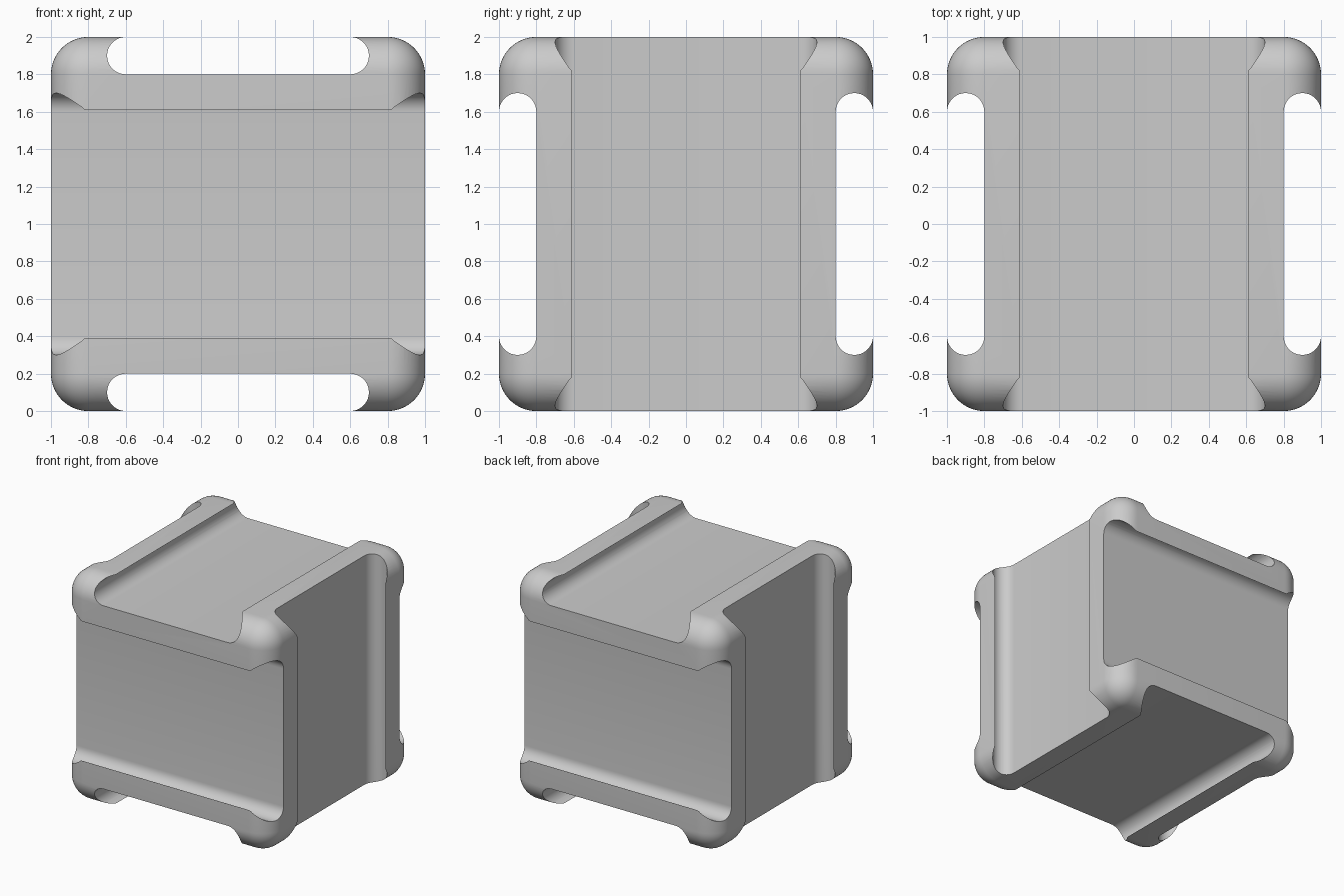
import bpy, bmesh, math
from mathutils import Matrix, Vector

if "Cube" in bpy.data.objects:
    bpy.data.objects.remove(bpy.data.objects["Cube"])

STEPS = 16


def slot_profile():
    """Half-round ended slot as (across, depth) points, open past the face."""
    half = []
    for i in range(STEPS + 1):
        a = math.radians(-90 + (90 + 85) * i / STEPS)
        half.append((0.6 + 0.1 * math.cos(a), 0.9 + 0.1 * math.sin(a)))
    half.append((half[-1][0], 1.2))
    return half + [(-u, d) for u, d in reversed(half)]


def add_cutter(name, across, depth, along):
    """Extrude the slot profile through the whole block."""
    bm = bmesh.new()
    across, depth, along = Vector(across), Vector(depth), Vector(along)
    mid = Vector((0, 0, 1))
    verts = [bm.verts.new(mid + across * u + depth * d - along * 1.3)
             for u, d in slot_profile()]
    face = bm.faces.new(verts)
    ext = bmesh.ops.extrude_face_region(bm, geom=[face])
    bmesh.ops.translate(bm, vec=along * 2.6,
                        verts=[v for v in ext["geom"] if isinstance(v, bmesh.types.BMVert)])
    bmesh.ops.recalc_face_normals(bm, faces=bm.faces)
    me = bpy.data.meshes.new(name)
    bm.to_mesh(me)
    bm.free()
    ob = bpy.data.objects.new(name, me)
    bpy.context.collection.objects.link(ob)
    ob.hide_render = True
    return ob


# Rounded cube
bm = bmesh.new()
bmesh.ops.create_cube(bm, size=2, matrix=Matrix.Translation((0, 0, 1)))
bmesh.ops.bevel(bm, geom=bm.edges[:], offset=0.2, segments=14, profile=0.5,
                affect='EDGES')
me = bpy.data.meshes.new("slotted_block")
bm.to_mesh(me)
bm.free()
block = bpy.data.objects.new("slotted_block", me)
bpy.context.collection.objects.link(block)
bpy.context.view_layer.objects.active = block
block.select_set(True)

# One wide slot per face, each axis pair turned a quarter from the next
X, Y, Z = (1, 0, 0), (0, 1, 0), (0, 0, 1)
cutters = []
for across, depth, along in ((X, Z, Y), (Z, Y, X), (Y, X, Z)):
    for s in (1, -1):
        cutter = add_cutter("slot_cutter", across, [s * c for c in depth], along)
        mod = block.modifiers.new("slot", 'BOOLEAN')
        mod.operation = 'DIFFERENCE'
        mod.solver = 'EXACT'
        mod.object = cutter
        bpy.ops.object.modifier_apply(modifier=mod.name)
        cutters.append(cutter)

for cutter in cutters:
    bpy.data.objects.remove(cutter, do_unlink=True)

bpy.ops.object.shade_smooth_by_angle(angle=math.radians(30))
